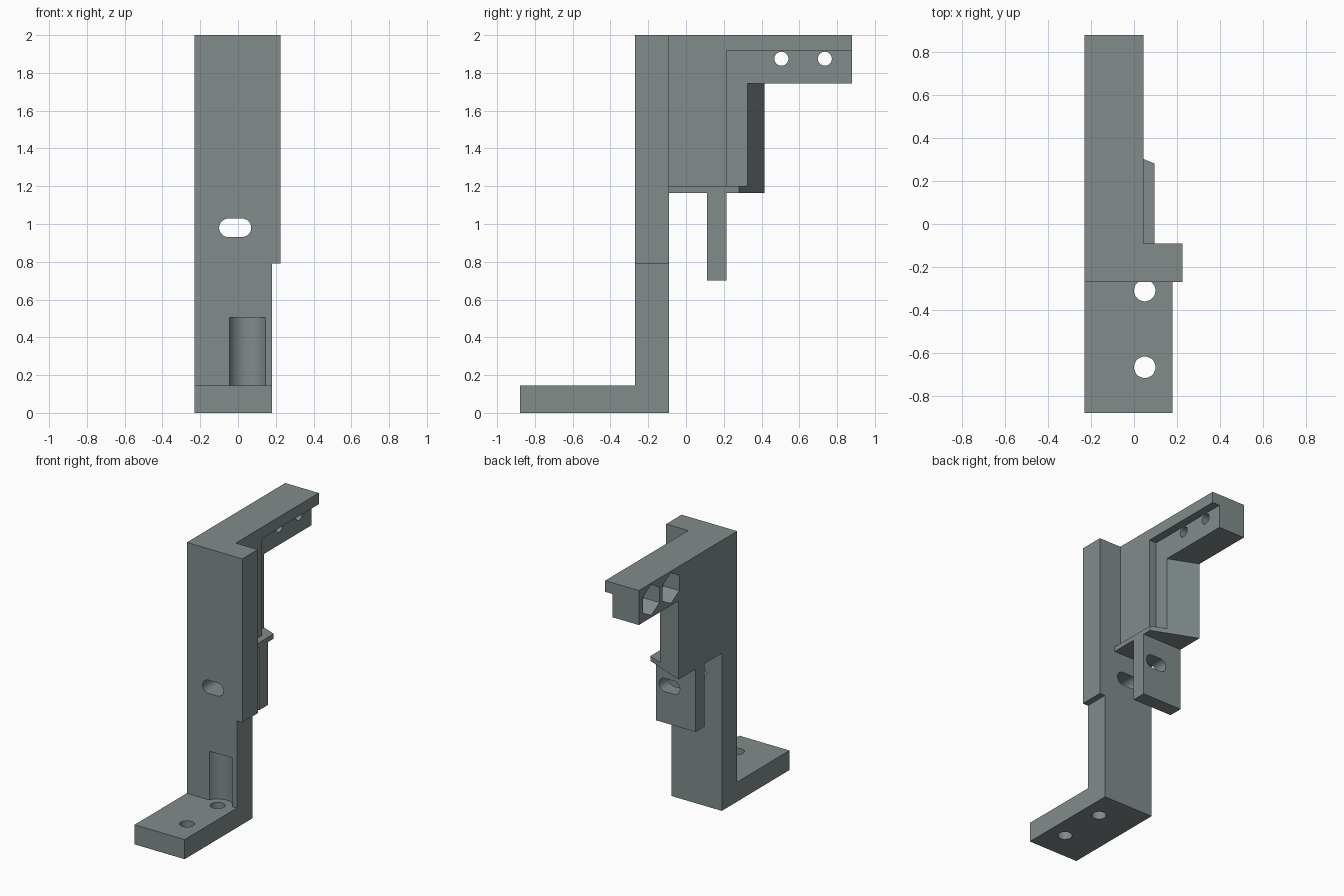
import bpy, bmesh, math

if "Cube" in bpy.data.objects:
    bpy.data.objects.remove(bpy.data.objects["Cube"])

grey = bpy.data.materials.new("slate grey")
grey.diffuse_color = (0.22, 0.26, 0.26, 1)
grey.use_nodes = True
grey.node_tree.nodes["Principled BSDF"].inputs["Base Color"].default_value = grey.diffuse_color


def prism(name, pts, axis, lo, hi):
    """Extrude a closed 2D outline along an axis from lo to hi."""
    place = {'x': lambda a, b, h: (h, a, b),
             'y': lambda a, b, h: (a, h, b),
             'z': lambda a, b, h: (a, b, h)}[axis]
    bm = bmesh.new()
    face = bm.faces.new([bm.verts.new(place(a, b, lo)) for a, b in pts])
    ext = bmesh.ops.extrude_face_region(bm, geom=[face])
    for v in ext['geom']:
        if isinstance(v, bmesh.types.BMVert):
            v.co['xyz'.index(axis)] = hi
    bmesh.ops.recalc_face_normals(bm, faces=bm.faces)
    me = bpy.data.meshes.new(name)
    bm.to_mesh(me)
    bm.free()
    me.materials.append(grey)
    ob = bpy.data.objects.new(name, me)
    bpy.context.collection.objects.link(ob)
    return ob


def ring(cx, cy, r, n=48, turn=0.0):
    return [(cx + r * math.cos(turn + 2 * math.pi * i / n),
             cy + r * math.sin(turn + 2 * math.pi * i / n)) for i in range(n)]


def slot(cx, cz, half, r, n=16):
    return [(cx + s * half + r * math.cos(a), cz + r * math.sin(a))
            for s, a0 in ((1, -math.pi / 2), (-1, math.pi / 2))
            for a in (a0 + math.pi * i / n for i in range(n + 1))]


def rect(a0, a1, b0, b1):
    return [(a0, b0), (a1, b0), (a1, b1), (a0, b1)]


def combine(base, others, op):
    """Apply booleans and discard the helper solids."""
    bpy.context.view_layer.objects.active = base
    for o in others:
        m = base.modifiers.new("cut", 'BOOLEAN')
        m.operation, m.object, m.solver = op, o, 'EXACT'
        bpy.ops.object.modifier_apply(modifier=m.name)
        bpy.data.objects.remove(o)


L = -0.23                                # shared left side
slant = lambda x: 0.415 - 0.41 * (x - L)  # sloping back edge of the panel

# Upright column with foot: side profile
bracket = prism("bracket", [(-0.88, 0), (-0.09, 0), (-0.09, 2), (-0.27, 2),
                            (-0.27, 0.145), (-0.88, 0.145)], 'x', L, 0.18)

# Wider upper column, side panel, ledge, top arm and hanging tab
parts = [
    prism("upper_column", rect(L, 0.225, -0.27, -0.09), 'z', 0.79, 2),
    prism("side_panel", [(L, -0.15), (0.045, -0.15), (0.045, 0.215), (-0.015, 0.215),
                         (-0.015, slant(-0.015)), (L, slant(L))], 'z', 1.165, 2),
    prism("ledge", [(L, -0.12), (0.095, -0.12), (0.095, slant(0.095)),
                    (L, slant(L))], 'z', 1.165, 1.2),
    prism("arm_cap", rect(L, 0.045, -0.14, 0.88), 'z', 1.917, 2),
    prism("arm_web", rect(L, -0.015, 0.1, 0.88), 'z', 1.745, 1.95),
    prism("hanging_tab", rect(L, 0.095, 0.11, 0.215), 'z', 0.70, 1.18),
]
combine(bracket, parts, 'UNION')

# Foot bolt holes, bolt-head clearance, adjusting slot
cuts = [prism("foot_hole", ring(0.05, y, 0.05), 'z', -0.1, 0.3) for y in (-0.31, -0.667)]
cuts.append(prism("head_clearance", ring(0.05, -0.31, 0.104), 'z', 0.145, 0.505))
cuts.append(prism("slot_cutter", slot(-0.015, 0.98, 0.036, 0.049), 'y', -0.5, 0.5))
# Arm holes with hexagonal nut pockets on the left
for y in (0.505, 0.735):
    cuts.append(prism("arm_hole", ring(y, 1.875, 0.037, 32), 'x', -0.4, -0.0151 + 0.05))
    cuts.append(prism("nut_pocket", ring(y, 1.875, 0.113, 6, math.pi / 6), 'x', -0.4, -0.10))
combine(bracket, cuts, 'DIFFERENCE')

# Smooth the round walls, keep edges crisp
bpy.ops.object.select_all(action='DESELECT')
bracket.select_set(True)
bpy.context.view_layer.objects.active = bracket
bpy.ops.object.shade_smooth_by_angle(angle=math.radians(30))
